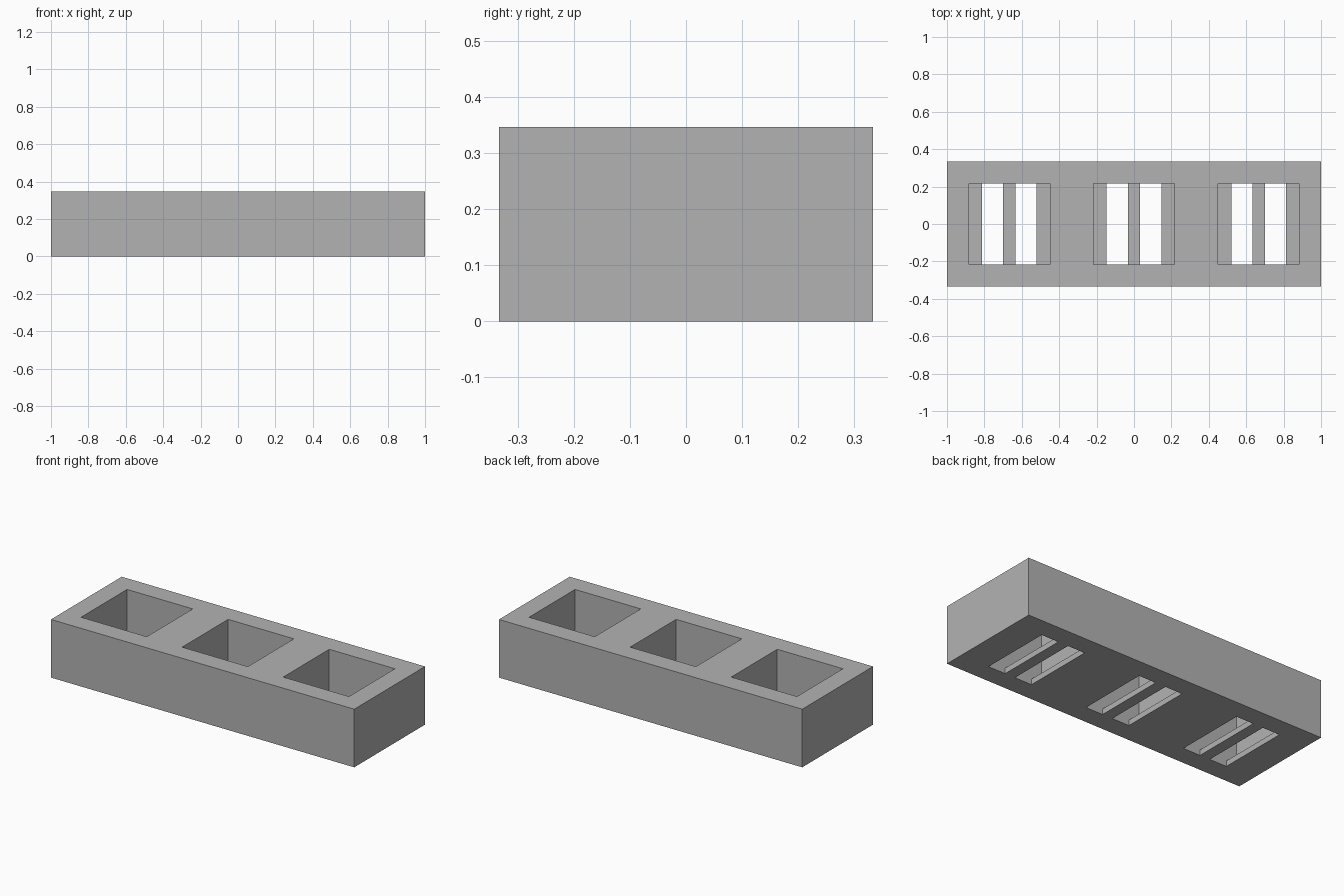
import bpy
import bmesh

if "Cube" in bpy.data.objects:
    bpy.data.objects.remove(bpy.data.objects["Cube"])

UNIT = 1 / 30
LENGTH, DEPTH, HEIGHT = 60 * UNIT, 20 * UNIT, 10.4 * UNIT
POCKET = 6.5 * UNIT          # half width of each square pocket
FLOOR = UNIT                 # thickness of the slotted floor
SLOT_IN, SLOT_OUT = UNIT, 4.4 * UNIT
SPACING = 20 * UNIT
OVER = 0.1                   # cutter overshoot past the block

# Plain grey
grey = bpy.data.materials.new("grey")
grey.use_nodes = True
colour = (0.45, 0.45, 0.45, 1)
grey.diffuse_color = colour
grey.node_tree.nodes["Principled BSDF"].inputs["Base Color"].default_value = colour


def add_prism(name, profile, half_depth):
    """Extrude an x-z outline along y."""
    bm = bmesh.new()
    face = bm.faces.new([bm.verts.new((x, -half_depth, z)) for x, z in profile])
    out = bmesh.ops.extrude_face_region(bm, geom=[face])
    moved = [v for v in out["geom"] if isinstance(v, bmesh.types.BMVert)]
    bmesh.ops.translate(bm, verts=moved, vec=(0, 2 * half_depth, 0))
    bmesh.ops.recalc_face_normals(bm, faces=bm.faces)
    mesh = bpy.data.meshes.new(name)
    bm.to_mesh(mesh)
    bm.free()
    mesh.materials.append(grey)
    obj = bpy.data.objects.new(name, mesh)
    bpy.context.collection.objects.link(obj)
    return obj


# Solid block
half = LENGTH / 2
block = add_prism("slotted_block", [(-half, 0), (half, 0), (half, HEIGHT), (-half, HEIGHT)], DEPTH / 2)

# Pocket outline: open at the top, with two slots running out through the floor
right_side = [(SLOT_IN, FLOOR), (SLOT_IN, -OVER), (SLOT_OUT, -OVER),
              (SLOT_OUT, FLOOR), (POCKET, FLOOR), (POCKET, HEIGHT + OVER)]
outline = right_side + [(-x, z) for x, z in reversed(right_side)]

# Cut the three pockets
for i in (-1, 0, 1):
    cutter = add_prism("pocket_cutter", outline, POCKET)
    cutter.location.x = i * SPACING
    cutter.hide_render = True
    cut = block.modifiers.new("pocket", "BOOLEAN")
    cut.operation = "DIFFERENCE"
    cut.solver = "EXACT"
    cut.object = cutter
    bpy.context.view_layer.objects.active = block
    bpy.context.view_layer.update()
    bpy.ops.object.modifier_apply(modifier=cut.name)
    bpy.data.objects.remove(cutter)
